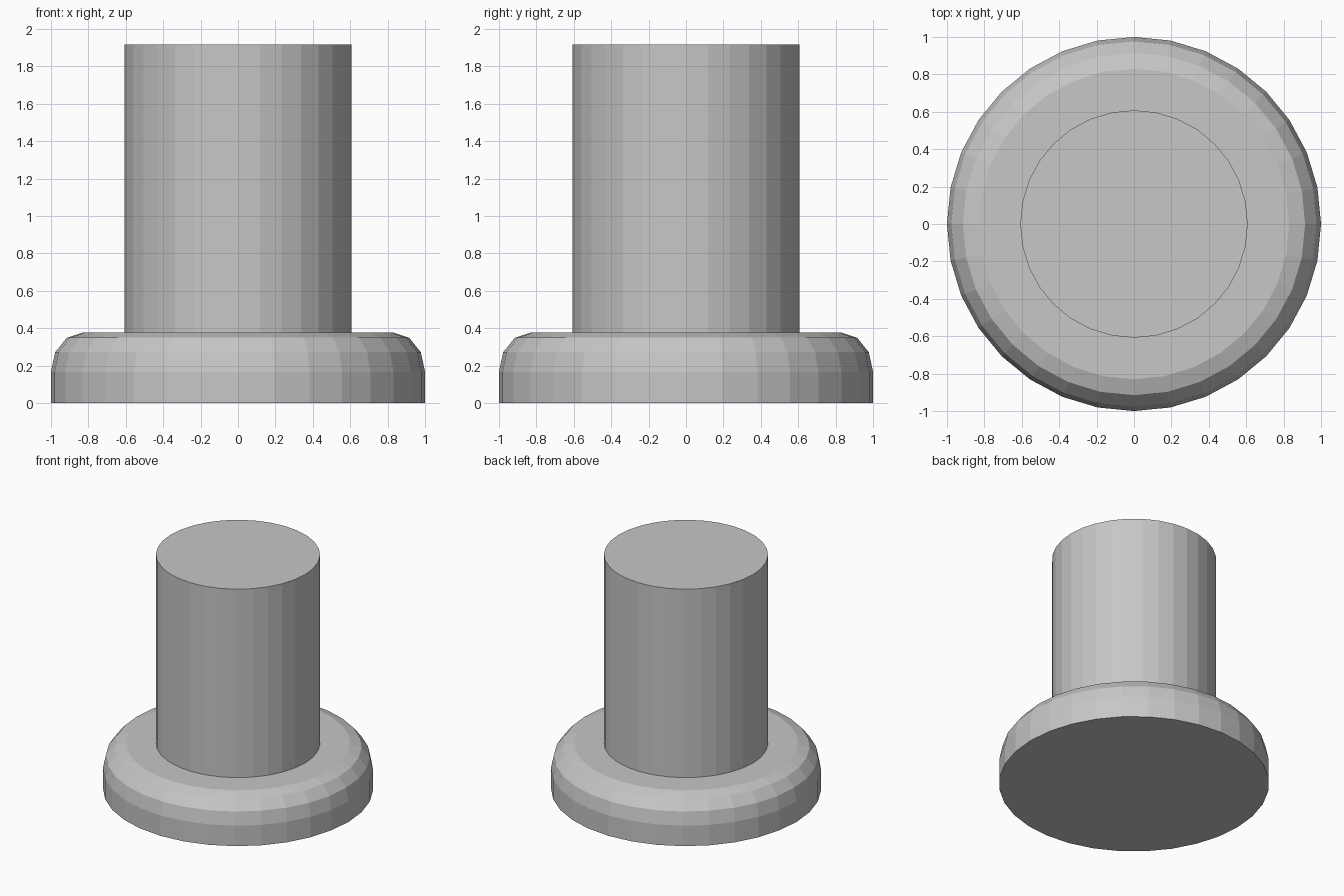
import bpy, bmesh, math

if "Cube" in bpy.data.objects:
    bpy.data.objects.remove(bpy.data.objects["Cube"])

SIDES = 32

grey = bpy.data.materials.new("plain_grey")
grey.diffuse_color = (0.57, 0.57, 0.57, 1)
grey.use_nodes = True
grey.node_tree.nodes["Principled BSDF"].inputs["Base Color"].default_value = grey.diffuse_color


def lathe(name, profile):
    """Turn a (radius, height) profile about z and cap both ends."""
    bm = bmesh.new()
    rings = []
    for r, z in profile:
        angles = [2 * math.pi * i / SIDES for i in range(SIDES)]
        rings.append([bm.verts.new((r * math.cos(a), r * math.sin(a), z)) for a in angles])
    for low, high in zip(rings, rings[1:]):
        for i in range(SIDES):
            j = (i + 1) % SIDES
            bm.faces.new((low[i], low[j], high[j], high[i]))
    bm.faces.new(rings[0][::-1])
    bm.faces.new(rings[-1])
    mesh = bpy.data.meshes.new(name)
    bm.to_mesh(mesh)
    bm.free()
    mesh.materials.append(grey)
    obj = bpy.data.objects.new(name, mesh)
    bpy.context.collection.objects.link(obj)
    return obj


# Round base with a three-step rounded upper rim
rim = [(0.83 + 0.17 * math.cos(math.radians(a)),
        0.167 + 0.21 * math.sin(math.radians(a))) for a in (0, 30, 60, 90)]
lathe("base_disc", [(1.0, 0.0)] + rim)

# Straight post standing on the base
lathe("post", [(0.608, 0.377), (0.608, 1.917)])
